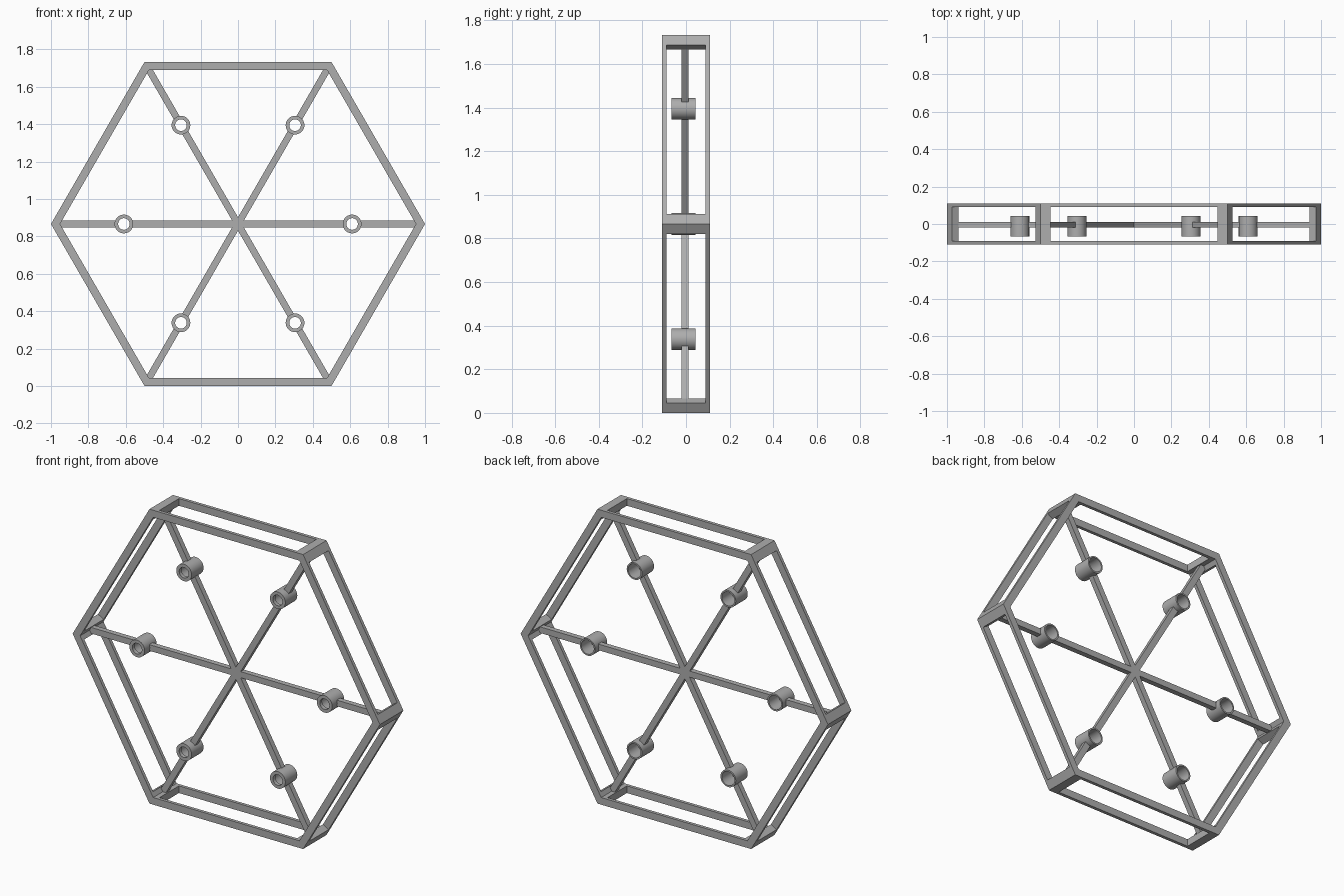
import bpy, bmesh
from math import radians, sin, cos, pi, sqrt
from mathutils import Matrix, Vector

if "Cube" in bpy.data.objects:
    bpy.data.objects.remove(bpy.data.objects["Cube"], do_unlink=True)

CENTRE = Vector((0, 0, sqrt(3) / 2))
WALL = 0.042           # frame wall thickness
HALF_DEPTH = 0.109     # frame half depth
SPOKE_W = 0.018        # spoke half width
TUBE_AT = 0.61         # tube distance from hub

grey = bpy.data.materials.new("grey")
grey.use_nodes = True
colour = (0.42, 0.42, 0.42, 1)
grey.diffuse_color = colour
grey.node_tree.nodes["Principled BSDF"].inputs["Base Color"].default_value = colour


def finish(name, bm, location=CENTRE):
    bmesh.ops.recalc_face_normals(bm, faces=bm.faces)
    mesh = bpy.data.meshes.new(name)
    bm.to_mesh(mesh)
    bm.free()
    mesh.materials.append(grey)
    obj = bpy.data.objects.new(name, mesh)
    obj.location = location
    bpy.context.collection.objects.link(obj)
    return obj


def polar(radius, degrees, y=0.0):
    a = radians(degrees)
    return Vector((radius * cos(a), y, radius * sin(a)))


# Hexagonal frame: outer and inner walls joined by flat rims
bm = bmesh.new()
inner = 1 - WALL / cos(pi / 6)
loops = [[bm.verts.new(polar(r, 60 * k, y)) for k in range(6)]
         for r, y in ((1, -HALF_DEPTH), (1, HALF_DEPTH),
                      (inner, HALF_DEPTH), (inner, -HALF_DEPTH))]
for i in range(4):
    a, b = loops[i], loops[(i + 1) % 4]
    for k in range(6):
        n = (k + 1) % 6
        bm.faces.new((a[k], a[n], b[n], b[k]))
frame = finish("hexagon_frame", bm)

# Window cutters pass through each pair of opposite sides
for k in range(3):
    bm = bmesh.new()
    bmesh.ops.create_cube(bm, size=1)
    bmesh.ops.scale(bm, vec=(0.895, 0.18, 2.4), verts=bm.verts)
    bmesh.ops.rotate(bm, matrix=Matrix.Rotation(radians(60 * k), 3, "Y"), verts=bm.verts)
    cutter = finish("window_cutter", bm)
    cutter.hide_render = True
    cut = frame.modifiers.new("window", "BOOLEAN")
    cut.operation = "DIFFERENCE"
    cut.solver = "EXACT"
    cut.object = cutter
    bpy.context.view_layer.objects.active = frame
    bpy.ops.object.modifier_apply(modifier=cut.name)
    bpy.data.objects.remove(cutter, do_unlink=True)


def extrude_outline(name, points, y0, y1):
    bm = bmesh.new()
    face = bm.faces.new([bm.verts.new((p.x, y0, p.z)) for p in points])
    out = bmesh.ops.extrude_face_region(bm, geom=[face])
    verts = [v for v in out["geom"] if isinstance(v, bmesh.types.BMVert)]
    bmesh.ops.translate(bm, vec=(0, y1 - y0, 0), verts=verts)
    return finish(name, bm)


def turned(x, z, degrees):
    return Matrix.Rotation(radians(-degrees), 3, "Y") @ Vector((x, 0, z))


# Hub star: six inner spokes in one outline, ending inside the tube walls
outline = []
for k in range(6):
    outline += [turned(TUBE_AT - 0.042, -SPOKE_W, 60 * k),
                turned(TUBE_AT - 0.042, SPOKE_W, 60 * k),
                polar(2 * SPOKE_W, 60 * k + 30)]
extrude_outline("hub_spokes", outline, -0.02, 0.011)

# Outer spokes and stepped tubes
TUBE_PROFILE = [(0.05, -0.067), (0.05, 0.044), (0.041, 0.044),
                (0.041, -0.045), (0.031, -0.045), (0.031, -0.067)]
for k in range(6):
    ends = [(TUBE_AT + 0.042, -SPOKE_W), (0.965, -SPOKE_W),
            (0.965, SPOKE_W), (TUBE_AT + 0.042, SPOKE_W)]
    extrude_outline(f"outer_spoke_{k + 1}", [turned(x, z, 60 * k) for x, z in ends],
                    -0.02, 0.011)

    bm = bmesh.new()
    ring = [bm.verts.new((r, y, 0)) for r, y in TUBE_PROFILE]
    edges = [bm.edges.new((ring[i], ring[(i + 1) % len(ring)])) for i in range(len(ring))]
    bmesh.ops.spin(bm, geom=ring + edges, cent=(0, 0, 0), axis=(0, 1, 0),
                   angle=2 * pi, steps=40, use_duplicate=False)
    bmesh.ops.remove_doubles(bm, verts=bm.verts, dist=0.0001)
    tube = finish(f"tube_{k + 1}", bm, CENTRE + polar(TUBE_AT, 60 * k))
    bpy.ops.object.select_all(action="DESELECT")
    tube.select_set(True)
    bpy.context.view_layer.objects.active = tube
    bpy.ops.object.shade_smooth_by_angle(angle=radians(40))
